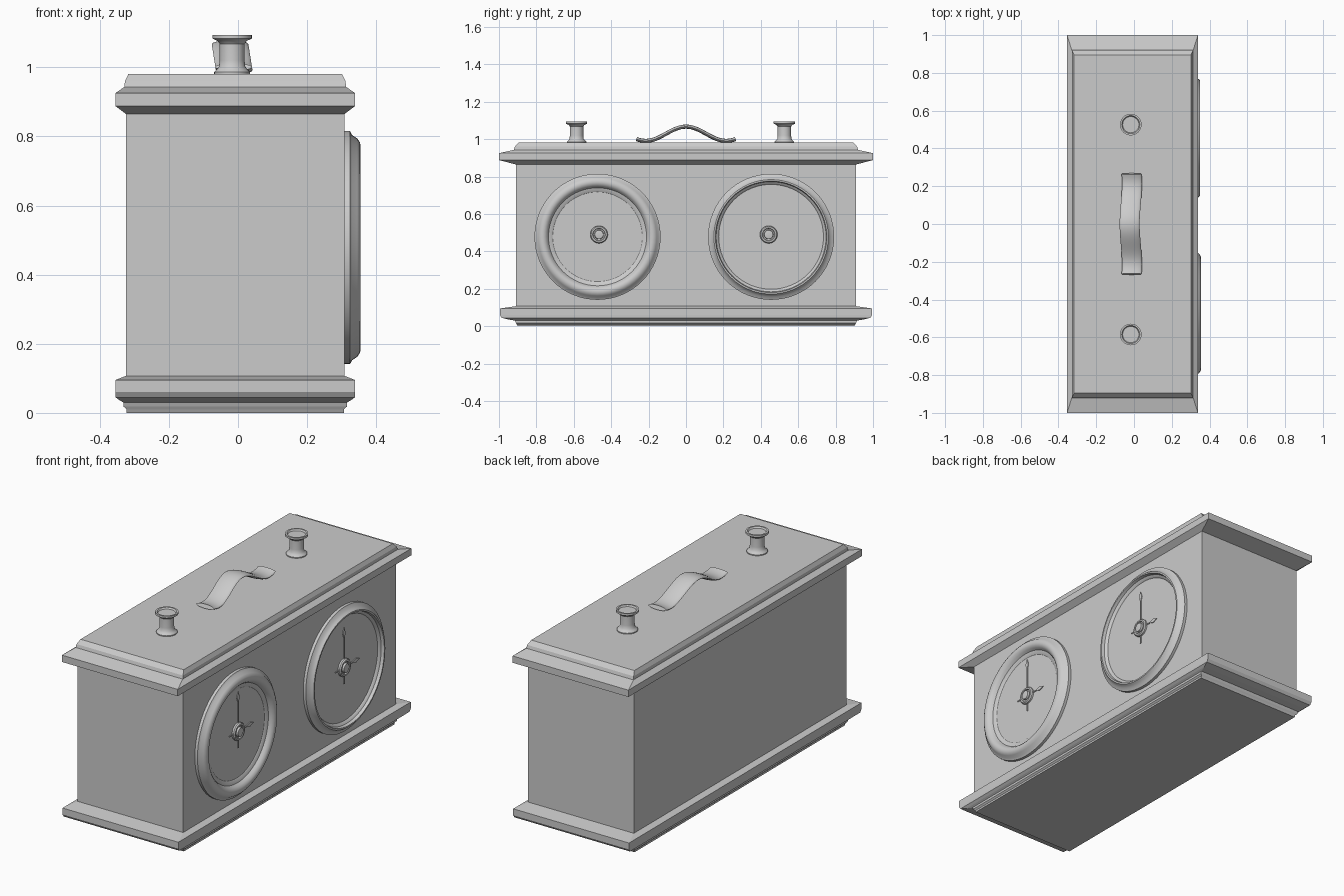
import bpy, bmesh, math
from mathutils import Matrix, Vector

cube = bpy.data.objects.get("Cube")
if cube:
    bpy.data.objects.remove(cube, do_unlink=True)

GREY = (0.6, 0.6, 0.6, 1)
mat = bpy.data.materials.new("plain grey")
mat.use_nodes = True
mat.diffuse_color = GREY
mat.node_tree.nodes["Principled BSDF"].inputs["Base Color"].default_value = GREY

CX = -0.008            # centre of the case across its depth
FACE = 0.3225          # plane of the dial faces


def finish(name, bm, smooth=False):
    bmesh.ops.recalc_face_normals(bm, faces=bm.faces)
    mesh = bpy.data.meshes.new(name)
    bm.to_mesh(mesh)
    bm.free()
    mesh.materials.append(mat)
    obj = bpy.data.objects.new(name, mesh)
    bpy.context.collection.objects.link(obj)
    if smooth:
        bpy.ops.object.select_all(action='DESELECT')
        obj.select_set(True)
        bpy.context.view_layer.objects.active = obj
        bpy.ops.object.shade_smooth_by_angle(angle=math.radians(35))
    return obj


def loft(name, rings, smooth=False):
    """Skin a stack of equal point rings and cap both ends."""
    bm = bmesh.new()
    loops = [[bm.verts.new(p) for p in ring] for ring in rings]
    n = len(loops[0])
    for a, b in zip(loops, loops[1:]):
        for i in range(n):
            j = (i + 1) % n
            bm.faces.new((a[i], a[j], b[j], b[i]))
    bm.faces.new(loops[0][::-1])
    bm.faces.new(loops[-1])
    return finish(name, bm, smooth)


def moulding(name, steps):
    """Stack of rectangles given as (half depth, half width, height)."""
    corners = ((-1, -1), (1, -1), (1, 1), (-1, 1))
    return loft(name, [[(CX + sx * hx, sy * hy, z) for sx, sy in corners]
                       for hx, hy, z in steps])


def lathe(name, profile, matrix, sides=64):
    """Turn a (radius, height) profile around the local z axis."""
    angles = [math.tau * i / sides for i in range(sides)]
    return loft(name, [[matrix @ Vector((r * math.cos(a), r * math.sin(a), h))
                        for a in angles] for r, h in profile], True)


# Wooden case
moulding("case_body", [(0.3165, 0.91, 0.1), (0.3165, 0.91, 0.87)])
moulding("base_moulding", [
    (0.314, 0.90, 0), (0.314, 0.905, 0.01), (0.323, 0.91, 0.018),
    (0.323, 0.915, 0.03), (0.334, 0.95, 0.036), (0.346, 0.985, 0.045),
    (0.347, 0.995, 0.06), (0.347, 0.995, 0.095), (0.3165, 0.91, 0.107)])
moulding("top_moulding", [
    (0.3165, 0.91, 0.865), (0.347, 1.0, 0.888), (0.347, 1.0, 0.925),
    (0.321, 0.92, 0.943), (0.319, 0.915, 0.96), (0.309, 0.895, 0.981)])

# Dials: a broad rounded bezel on one, a slim bezel on the other
to_side = Matrix.Rotation(math.radians(90), 4, 'Y')
foot = [(0.337, 0.30), (0.337, 0.324)]
broad = foot + [(0.326, 0.33), (0.316, 0.345), (0.304, 0.353), (0.292, 0.355),
                (0.28, 0.352), (0.27, 0.343), (0.262, 0.33), (0.243, 0.325),
                (0.24, FACE), (0.02, FACE)]
slim = foot + [(0.32, 0.332), (0.312, 0.342), (0.306, 0.35), (0.298, 0.35),
               (0.294, 0.334), (0.284, 0.328), (0.28, FACE), (0.02, FACE)]
hub = [(0.047, FACE - 0.004), (0.047, 0.332), (0.042, 0.338), (0.034, 0.338),
       (0.031, 0.331), (0.025, 0.331), (0.023, 0.342), (0.012, 0.344)]


def hand(name, y, z, angle, length, tail):
    """Thin pointer with a diamond near its tip; angle 0 points up."""
    bm = bmesh.new()
    w, tip = 0.003, length - 0.055
    outline = [(-w, -tail), (w, -tail), (w, tip), (0.011, tip + 0.025),
               (0, length), (-0.011, tip + 0.025), (-w, tip)]
    face = bm.faces.new([bm.verts.new((FACE + 0.002, a, b)) for a, b in outline])
    top = bmesh.ops.extrude_face_region(bm, geom=[face])
    moved = [v for v in top["geom"] if isinstance(v, bmesh.types.BMVert)]
    bmesh.ops.translate(bm, verts=moved, vec=(0.004, 0, 0))
    bm.transform(Matrix.Translation((0, y, z)) @ Matrix.Rotation(angle, 4, 'X'))
    finish(name, bm)


for side, y, hub_y, profile in (("right", -0.473, -0.465, broad),
                                ("left", 0.455, 0.442, slim)):
    lathe(side + "_dial", profile, Matrix.Translation((0, y, 0.478)) @ to_side)
    lathe(side + "_hub", hub, Matrix.Translation((0, hub_y, 0.49)) @ to_side, 32)
    hand(side + "_minute_hand", hub_y, 0.49, 0, 0.215, 0.09)
    hand(side + "_hour_hand", hub_y, 0.49, -math.pi / 2, 0.13, 0.075)

# Push buttons with flared foot and dished cap
button = [(0.052, 0.978), (0.052, 0.986), (0.044, 0.994), (0.038, 1.002),
          (0.036, 1.02), (0.036, 1.068), (0.042, 1.076), (0.057, 1.083),
          (0.057, 1.094), (0.048, 1.094), (0.043, 1.086), (0.02, 1.086)]
for side, y in (("right", -0.585), ("left", 0.526)):
    lathe(side + "_button", button, Matrix.Translation((-0.017, y, 0)), 32)

# Wavy rocker between the buttons: flat oval section swept along a wave
rings = []
STEPS = 40
for i in range(STEPS + 1):
    y = -0.265 + 0.53 * i / STEPS
    rise = 0.5 + 0.5 * math.cos(math.pi * y / 0.215)
    slope = -0.038 * math.pi / 0.215 * math.sin(math.pi * y / 0.215)
    mid = Vector((-0.011 - 0.012 * rise, y, 0.991 + 0.076 * rise))
    normal = Vector((0, -slope, 1)).normalized()
    rings.append([mid + Vector((0.053 * math.cos(a), 0, 0))
                  + normal * 0.011 * math.sin(a)
                  for a in (math.tau * k / 20 for k in range(20))])
loft("rocker_lever", rings, True)
